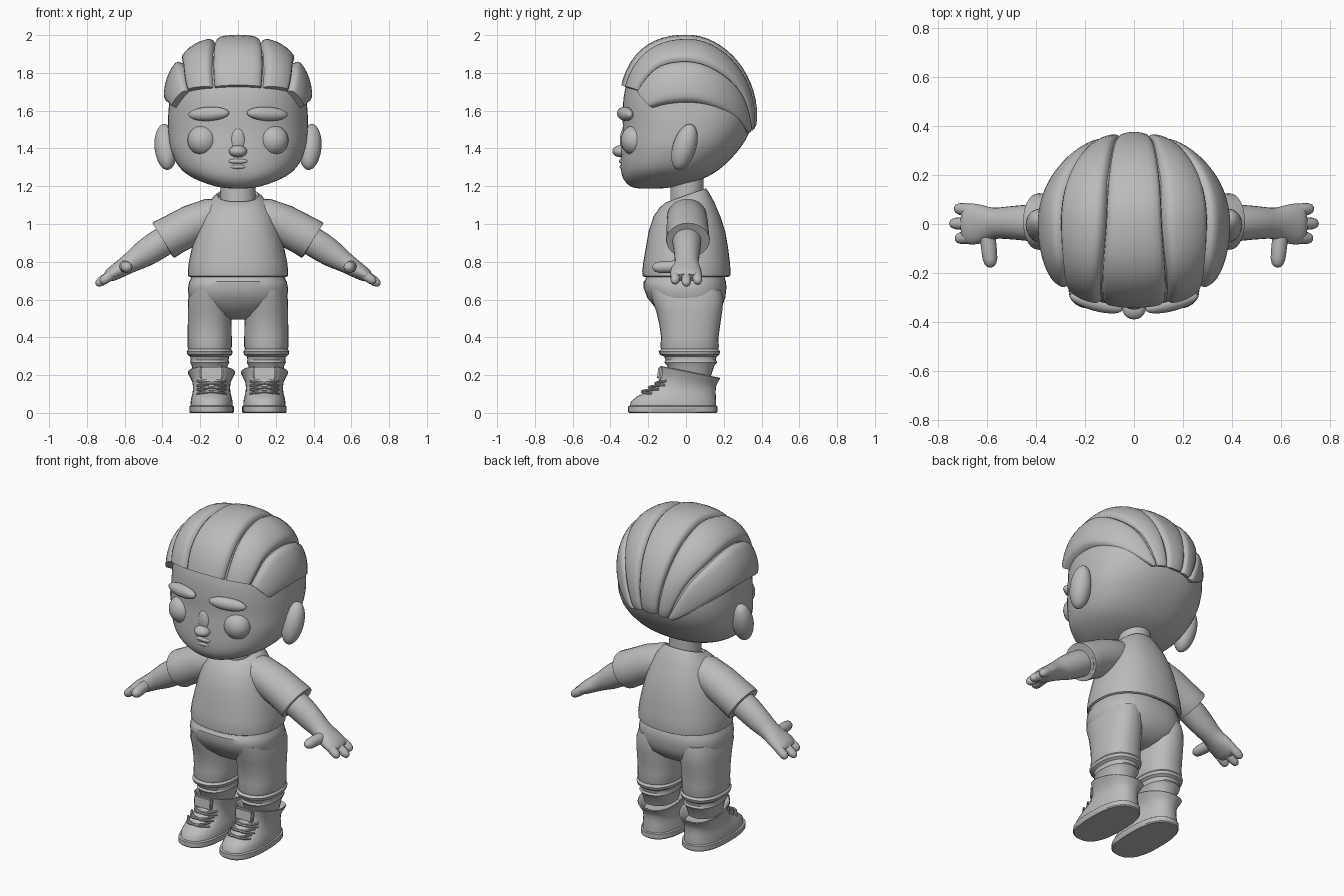
import bpy, bmesh, math
from mathutils import Vector, Matrix

grey = bpy.data.materials.new("matte_grey")
grey.diffuse_color = (0.5, 0.5, 0.5, 1)


def finish(name, bm, mirror=False, angle=40):
    """Turn a bmesh into a named, smooth-shaded object."""
    bmesh.ops.recalc_face_normals(bm, faces=bm.faces)
    me = bpy.data.meshes.new(name)
    bm.to_mesh(me)
    bm.free()
    me.materials.append(grey)
    me.polygons.foreach_set("use_smooth", [True] * len(me.polygons))
    me.set_sharp_from_angle(angle=math.radians(angle))
    ob = bpy.data.objects.new(name, me)
    bpy.context.collection.objects.link(ob)
    if mirror:
        ob.modifiers.new("mirror", 'MIRROR').use_mirror_merge = False
    return ob


def resample(pts, n):
    """Catmull-Rom interpolation of tuples, n + 1 samples."""
    out, last = [], len(pts) - 1
    for i in range(n + 1):
        f = i / n * last
        k = min(int(f), last - 1)
        t = f - k
        a, b, c, d = (pts[min(max(k + j, 0), last)] for j in (-1, 0, 1, 2))
        out.append(tuple(q + .5 * t * (r - p + t * (2 * p - 5 * q + 4 * r - s + t * (3 * (q - r) + s - p)))
                         for p, q, r, s in zip(a, b, c, d)))
    return out


def skin(name, rings, mirror=False, angle=40):
    """Bridge closed rings of points and cap both ends."""
    bm = bmesh.new()
    vs = [[bm.verts.new(p) for p in ring] for ring in rings]
    n = len(vs[0])
    for a, b in zip(vs, vs[1:]):
        for i in range(n):
            j = (i + 1) % n
            bm.faces.new((a[i], a[j], b[j], b[i]))
    bm.faces.new(vs[0][::-1])
    bm.faces.new(vs[-1])
    return finish(name, bm, mirror, angle)


def loft(name, levels, e=2.2, cx=0, mirror=False, n=36, dense=0, angle=40):
    """Stack superellipses: (z, half width, front y, back y, tilt)."""
    levels = [tuple(l) + (0,) * (5 - len(l)) for l in levels]
    if dense:
        levels = resample(levels, dense)
    rings = []
    for z, rx, yf, yb, tilt in levels:
        ring = []
        for i in range(n):
            a = 2 * math.pi * i / n
            c, s = math.cos(a), math.sin(a)
            x = cx + rx * math.copysign(abs(c) ** (2 / e), c)
            y = (yf + yb) / 2 + (yb - yf) / 2 * math.copysign(abs(s) ** (2 / e), s)
            ring.append((x, y, z + tilt * y))
        rings.append(ring)
    return skin(name, rings, mirror, angle)


def tube(name, path, n=16, dense=0, mirror=True):
    """Sweep an ellipse: (x, y, z, horizontal radius, vertical radius)."""
    if dense:
        path = resample(path, dense)
    pts = [Vector(p[:3]) for p in path]
    rings = []
    for i, p in enumerate(path):
        d = pts[min(i + 1, len(pts) - 1)] - pts[max(i - 1, 0)]
        q = d.to_track_quat('Z', 'Y')
        rings.append([pts[i] + q @ Vector((p[3] * math.cos(2 * math.pi * k / n),
                                           p[4] * math.sin(2 * math.pi * k / n), 0)) for k in range(n)])
    return skin(name, rings, mirror)


def digit(name, a, b, r):
    """Round-ended finger from a to b."""
    a, b = Vector(a), Vector(b)
    prof = [(0, 1), (.45, 1), (.75, .95), (.9, .75), (.97, .45), (1, .12)]
    tube(name, [(*a.lerp(b, t), r * s, r * s) for t, s in prof], 12)


def blob(name, loc, radii, rot=(0, 0, 0), mirror=False):
    bm = bmesh.new()
    m = Matrix.Translation(loc)
    for ax, ang in zip('XYZ', rot):
        m = m @ Matrix.Rotation(ang, 4, ax)
    bmesh.ops.create_uvsphere(bm, u_segments=28, v_segments=16, radius=1,
                              matrix=m @ Matrix.Diagonal((*radii, 1)))
    return finish(name, bm, mirror, 180)


# Head and neck
loft("head", [(1.188, .04, -.25, -.13), (1.2, .12, -.295, -.05), (1.24, .23, -.332, .09),
              (1.3, .31, -.345, .19), (1.4, .358, -.342, .285), (1.5, .37, -.335, .34),
              (1.6, .368, -.335, .352), (1.7, .355, -.325, .33), (1.8, .325, -.29, .275),
              (1.9, .24, -.21, .19), (1.94, .1, -.1, .1)], e=2.3, n=48, dense=40)
loft("neck", [(1.02, .1, -.09, .1), (1.12, .093, -.083, .095), (1.3, .09, -.08, .092)], 2)

# Face
blob("eye", (.187, -.273, 1.443), (.08, .072, .08), mirror=True)
blob("eyebrow", (.155, -.322, 1.583), (.112, .034, .037), (0, .05, .26), True)
blob("nose", (0, -.345, 1.385), (.048, .045, .032))
blob("nose_bridge", (0, -.325, 1.44), (.04, .025, .07))
blob("upper_lip", (0, -.338, 1.332), (.055, .016, .014))
blob("lower_lip", (0, -.336, 1.303), (.045, .016, .013))
blob("ear", (.382, -.008, 1.408), (.06, .062, .126), (-.3, .08, 0), True)

# Hair: puffy strips laid over a dome from fringe to nape
C = Vector((0, .01, 1.58))


def on_dome(p, k):
    d = Vector(p) - C
    h = ((abs(d.x) / .395) ** 2.4 + (abs(d.z) / .42) ** 2.4) ** (1 / 2.4)
    q = 2.4 if d.y < 0 else 1.9
    return C + d * (k / (h ** q + (abs(d.y) / .365) ** q) ** (1 / q))


seam_a = [(.138, -.33, 1.73), (.14, -.2, 1.92), (.128, 0, 1.99), (.11, .2, 1.9), (.085, .33, 1.72), (.055, .37, 1.5)]
seam_b = [(.275, -.26, 1.71), (.3, -.15, 1.84), (.31, .02, 1.87), (.265, .2, 1.79), (.2, .3, 1.68), (.12, .35, 1.49)]
seam_c = [(.375, -.2, 1.62), (.39, -.1, 1.64), (.39, .04, 1.645), (.35, .17, 1.61), (.27, .27, 1.55), (.15, .34, 1.48)]
left_a = [(-x, y, z) for x, y, z in seam_a]


def strip(name, s0, s1, mirror, puff=1.0):
    n = 28
    across = [0, .012, .05, .12, .22, .36, .5, .64, .78, .88, .95, .988, 1]
    rings = []
    rows = list(zip(resample(s0, n), resample(s1, n)))
    for i in range(-2, n + 2):
        a, b = (Vector(v) for v in rows[min(max(i, 0), n)])
        end = {-2: .12, -1: .035, n: .02, n + 1: .1}.get(i, 0)
        rings.append([on_dome(a.lerp(b, v), puff - end - .1 * abs(2 * v - 1) ** 14
                              - .02 * (2 * v - 1) ** 2) for v in across])
    skin(name, rings, mirror, 50)


strip("hair_top", left_a, seam_a, False, 1.005)
strip("hair_upper_side", seam_a, seam_b, True, 1.01)
strip("hair_lower_side", seam_b, seam_c, True, 1.02)

# Shirt with sleeves
loft("shirt", [(.735, .235, -.2, .205), (.72, .255, -.222, .225), (.725, .265, -.23, .234),
               (.75, .266, -.232, .236), (.8, .26, -.226, .232), (.88, .243, -.212, .222),
               (.96, .222, -.198, .208), (1.04, .195, -.172, .182), (1.1, .165, -.14, .15, .1),
               (1.14, .13, -.112, .12, .25), (1.152, .108, -.097, .106, .35),
               (1.14, .1, -.09, .1, .35)], e=2.3)
tube("sleeve", [(.06, .005, 1.06, .08, .07), (.14, .005, 1.04, .105, .098), (.24, .008, .997, .11, .107),
                (.34, .01, .945, .112, .107), (.388, .01, .918, .116, .11), (.396, .01, .913, .114, .108),
                (.396, .01, .913, .098, .092), (.37, .01, .928, .09, .085)], 28)

# Arms and hands
tube("arm", [(.33, .005, .945, .076, .074), (.42, .005, .892, .075, .077), (.5, .005, .84, .068, .07),
             (.57, .003, .795, .064, .054), (.63, 0, .757, .08, .044), (.675, 0, .73, .083, .036),
             (.695, 0, .716, .07, .024)], 24, 20)
for y, tx in ((-.06, .728), (.002, .752), (.064, .732)):
    digit("finger", (.65, y * .85, .745), (tx, y, .678 + (.752 - tx) * .5), .026)
digit("thumb", (.6, -.03, .775), (.585, -.178, .77), .032)

# Trousers
loft("trouser_hips", [(.495, .06, -.07, .09), (.515, .14, -.115, .14), (.56, .235, -.165, .19),
                      (.61, .262, -.205, .208), (.66, .265, -.224, .214), (.695, .258, -.224, .212),
                      (.705, .252, -.215, .208), (.74, .245, -.208, .2)], e=2.5)
loft("trouser_leg", [(.19, .085, -.085, .13), (.25, .095, -.1, .15), (.268, .104, -.115, .165),
                     (.28, .1, -.108, .158), (.298, .103, -.115, .162), (.308, .118, -.138, .176),
                     (.325, .122, -.145, .181), (.337, .113, -.132, .17), (.35, .117, -.136, .174),
                     (.4, .117, -.132, .172), (.47, .116, -.142, .182), (.54, .116, -.158, .192),
                     (.6, .114, -.18, .198), (.65, .1, -.19, .19)], e=2.3, cx=.15, mirror=True, n=28, angle=35)

# Boots
loft("boot_sole", [(0, .113, -.3, .16), (.006, .118, -.306, .166), (.034, .118, -.306, .166),
                   (.038, .112, -.298, .16)], e=2.5, cx=.14, mirror=True)
loft("boot_upper", [(.03, .112, -.298, .16), (.06, .111, -.292, .16), (.085, .106, -.262, .158),
                    (.11, .1, -.215, .157), (.135, .098, -.17, .158), (.165, .102, -.14, .163, -.08),
                    (.195, .115, -.135, .172, -.16), (.218, .125, -.137, .18, -.2),
                    (.222, .122, -.133, .177, -.2), (.215, .112, -.122, .166, -.2),
                    (.15, .09, -.09, .14)], e=2.3, cx=.14, mirror=True)

# Boot tongue strap
bm = bmesh.new()
bmesh.ops.create_cube(bm, size=1, matrix=Matrix.Translation((.14, -.137, .212))
                      @ Matrix.Rotation(-.12, 4, 'X') @ Matrix.Diagonal((.12, .026, .072, 1)))
bmesh.ops.bevel(bm, geom=bm.edges[:], offset=.008, segments=2, affect='EDGES')
finish("boot_strap", bm, True)

# Criss-cross laces over the instep
for k in range(3):
    z, y = .105 + .022 * k, -.232 + .036 * k
    for s in (-1, 1):
        tube("lace", [(.14 - s * .075, y + .05, z - .004, .007, .007), (.14 - s * .035, y + .004, z + .004, .007, .007),
                      (.14 + s * .035, y + .008, z + .012, .007, .007),
                      (.14 + s * .075, y + .055, z + .018, .007, .007)], 8, 8)
